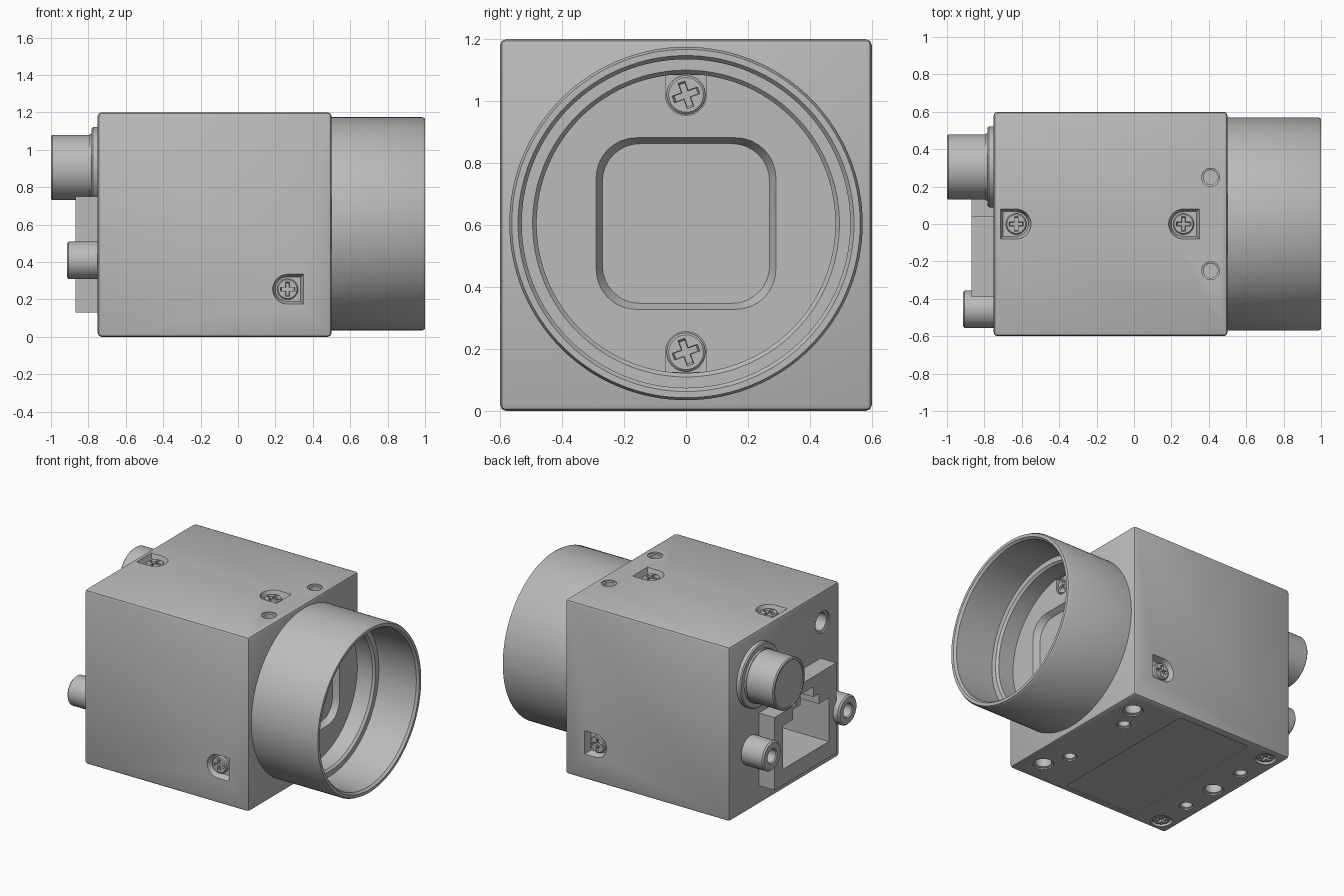
import bpy, bmesh
from math import cos, sin, pi, radians
from mathutils import Matrix, Vector

if "Cube" in bpy.data.objects:
    bpy.data.objects.remove(bpy.data.objects["Cube"])

grey = bpy.data.materials.new("light_grey")
grey.use_nodes = True
grey.diffuse_color = (0.5, 0.5, 0.5, 1)
grey.node_tree.nodes["Principled BSDF"].inputs["Base Color"].default_value = (0.5, 0.5, 0.5, 1)

X, Y, Z = Vector((1, 0, 0)), Vector((0, 1, 0)), Vector((0, 0, 1))
parts = []


# Helpers
def frame(loc, normal, xdir):
    """Local z points along normal, local x along xdir."""
    m = Matrix((xdir, normal.cross(xdir), normal)).transposed().to_4x4()
    m.translation = loc
    return m


def circle(n=64):
    return [(cos(2 * pi * i / n), sin(2 * pi * i / n)) for i in range(n)]


def d_shape(r, reach, n=24):
    arc = [(r * cos(pi / 2 + pi * i / n), r * sin(pi / 2 + pi * i / n)) for i in range(n + 1)]
    return arc + [(reach, -r), (reach, r)]


def rounded_rect(w, h, r, n=8):
    pts = []
    for k, (sx, sy) in enumerate(((1, 1), (-1, 1), (-1, -1), (1, -1))):
        for i in range(n + 1):
            a = pi / 2 * (k + i / n)
            pts.append((sx * (w - r) + r * cos(a), sy * (h - r) + r * sin(a)))
    return pts


def loft(bm, m, poly, rings):
    """Stack scaled copies of a polygon, given as (scale, height), into a closed solid."""
    loops = [[bm.verts.new(m @ Vector((x * s, y * s, z))) for x, y in poly] for s, z in rings]
    n = len(poly)
    faces = [bm.faces.new((a[i], a[(i + 1) % n], b[(i + 1) % n], b[i]))
             for a, b in zip(loops, loops[1:]) for i in range(n)]
    faces += [bm.faces.new(loops[0][::-1]), bm.faces.new(loops[-1])]
    bmesh.ops.recalc_face_normals(bm, faces=faces)


def to_object(name, bm):
    me = bpy.data.meshes.new(name)
    bm.to_mesh(me)
    bm.free()
    me.materials.append(grey)
    ob = bpy.data.objects.new(name, me)
    bpy.context.collection.objects.link(ob)
    parts.append(ob)
    return ob


def solid(name, m, poly, rings):
    bm = bmesh.new()
    loft(bm, m, poly, rings)
    return to_object(name, bm)


def cut(target, bm):
    cutter = to_object("cutter", bm)
    parts.remove(cutter)
    cutter.hide_render = True
    mod = target.modifiers.new("cut", "BOOLEAN")
    mod.operation, mod.solver, mod.object = "DIFFERENCE", "EXACT", cutter
    bpy.context.view_layer.objects.active = target
    bpy.ops.object.modifier_apply(modifier=mod.name)
    bpy.data.objects.remove(cutter)


def hole(bm, m, r, depth=0.12):
    loft(bm, m, circle(32), [(r * 0.8, -depth), (r * 0.8, -0.012), (r, -0.008), (r, 0.03)])


# Screw mesh, shared by every screw
screw = solid("screw", Matrix(), circle(32), [(0.056, -0.06), (0.056, -0.006), (0.05, 0)])
bm = bmesh.new()
a, b = 0.011, 0.042
cross = [(a, a), (a, b), (-a, b), (-a, a), (-b, a), (-b, -a), (-a, -a), (-a, -b),
         (a, -b), (a, -a), (b, -a), (b, a)]
loft(bm, Matrix(), cross, [(0.8, -0.018), (1, 0.01)])
cut(screw, bm)
parts.remove(screw)


def place_screw(name, m, sink=0.012, size=1.0, turn=0):
    ob = bpy.data.objects.new(name, screw.data)
    bpy.context.collection.objects.link(ob)
    ob.matrix_world = (m @ Matrix.Translation((0, 0, -sink)) @ Matrix.Rotation(turn, 4, "Z")
                       @ Matrix.Diagonal((size, size, 1, 1)))
    parts.append(ob)


# Housing block with softened edges
bm = bmesh.new()
bmesh.ops.create_cube(bm, size=1, matrix=Matrix.Translation((-0.125, 0, 0.6))
                      @ Matrix.Diagonal((1.25, 1.2, 1.2, 1)))
bmesh.ops.bevel(bm, geom=bm.edges[:], offset=0.02, segments=2, profile=0.5, affect="EDGES")
body = to_object("camera_body", bm)

# Screw pockets in the sides, top and bottom
bm = bmesh.new()
pockets = {
    "front_screw": frame((0.265, -0.6, 0.255), -Y, X),
    "back_screw": frame((0.265, 0.6, 0.255), Y, X),
    "top_rear_screw": frame((-0.63, 0, 1.2), Z, -X),
    "top_front_screw": frame((0.265, 0, 1.2), Z, X),
}
for name, m in pockets.items():
    loft(bm, m, d_shape(0.08, 0.085), [(0.82, -0.045), (1, 0), (1, 0.03)])
    place_screw(name, m, 0.015)
for side in (1, -1):
    m = frame((-0.64, 0.5 * side, 0), -Z, X)
    loft(bm, m, circle(32), [(0.06, -0.03), (0.066, 0), (0.066, 0.03)])
    place_screw("bottom_screw", m, 0.006)

# Threaded holes
    hole(bm, frame((0.41, 0.25 * side, 1.2), Z, X), 0.048)
    hole(bm, frame((0.30, 0.26 * side, 0), -Z, X), 0.045)
    hole(bm, frame((0.37, 0.43 * side, 0), -Z, X), 0.065)
    hole(bm, frame((-0.64, 0.26 * side, 0), -Z, X), 0.045)
hole(bm, frame((-0.64, 0, 0), -Z, X), 0.065)
hole(bm, frame((-0.75, -0.41, 0.99), -X, -Y), 0.075)

# Shallow label recess underneath
loft(bm, frame((-0.185, 0, 0), -Z, X), rounded_rect(0.275, 0.55, 0.03), [(1, -0.006), (1, 0.03)])
cut(body, bm)

# Lens mount tube with inner ledge and floor
mount_axis = frame((0, 0, 0.605), X, Y)
mount = solid("lens_mount", mount_axis, circle(128),
              [(0.57, 0.46), (0.57, 0.985), (0.562, 1.0), (0.542, 1.0), (0.53, 0.985),
               (0.53, 0.70), (0.495, 0.70), (0.482, 0.685), (0.482, 0.57)])
bm = bmesh.new()
floor = frame((0.57, 0, 0.605), X, Y)
loft(bm, floor, rounded_rect(0.29, 0.277, 0.13), [(0.93, -0.04), (1, 0), (1, 0.03)])
for side in (1, -1):
    m = frame((0.57, 0, 0.605 + 0.415 * side), X, Z * side)
    loft(bm, m, d_shape(0.066, 0.064), [(1, -0.03), (1, 0.02)])
    place_screw("mount_screw", m, 0.006, 1.12, radians(20))
cut(mount, bm)
solid("sensor_window", floor, rounded_rect(0.25, 0.237, 0.09), [(1, -0.05), (1, -0.036)])

# Network socket on the rear, cut through into the body
rear = frame((-0.75, 0, 0), -X, -Y)
socket = solid("network_socket", rear,
               [(-0.28, 0.13), (0.39, 0.13), (0.39, 0.75), (-0.04, 0.75), (-0.04, 0.63), (-0.28, 0.63)],
               [(1, -0.03), (1, 0.12)])
opening = [(-0.19, 0.24), (0.31, 0.24), (0.31, 0.54), (0.2, 0.54), (0.2, 0.61), (0.14, 0.61),
           (0.14, 0.68), (-0.0, 0.68), (-0.0, 0.61), (-0.08, 0.61), (-0.08, 0.54), (-0.19, 0.54)]
for target in (body, socket):
    bm = bmesh.new()
    loft(bm, rear, opening, [(1, -0.3), (1, 0.2)])
    cut(target, bm)

# Locking standoffs beside the socket
for y in (0.37, -0.455):
    solid("socket_standoff", frame((-0.75, y, 0.41), -X, -Y), circle(48),
          [(0.1, -0.02), (0.1, 0.155), (0.09, 0.165), (0.052, 0.165), (0.045, 0.158), (0.045, 0.03)])

# Round power connector
solid("power_connector", frame((-0.75, 0.305, 0.905), -X, -Y), circle(64),
      [(0.217, -0.02), (0.217, 0.025), (0.21, 0.032), (0.18, 0.032), (0.18, 0.045), (0.174, 0.045),
       (0.174, 0.243), (0.167, 0.25), (0.155, 0.25), (0.155, 0.242)])

bpy.data.objects.remove(screw)

# Smooth the round surfaces, keep corners crisp
bpy.ops.object.select_all(action="DESELECT")
for ob in parts:
    ob.select_set(True)
bpy.context.view_layer.objects.active = body
bpy.ops.object.shade_smooth_by_angle(angle=radians(30))
